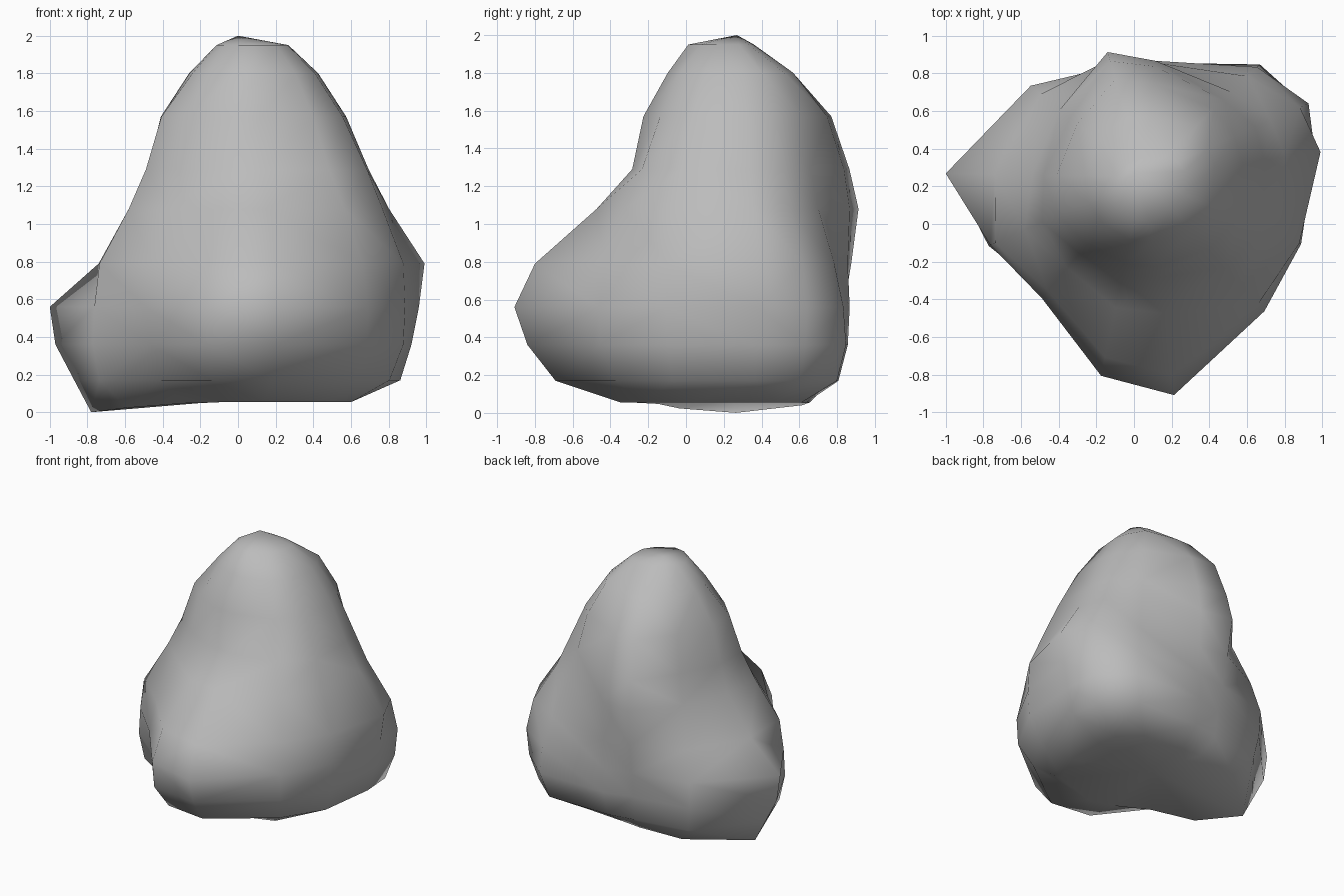
import bpy
import bmesh
from math import cos, sin, radians
from mathutils import Vector

# Remove the default cube only
default_cube = bpy.data.objects.get("Cube")
if default_cube:
    bpy.data.objects.remove(default_cube, do_unlink=True)


def make_material(name, colour):
    """One flat, matte colour for viewport and render."""
    material = bpy.data.materials.new(name)
    material.use_nodes = True
    material.diffuse_color = colour
    shader = material.node_tree.nodes["Principled BSDF"]
    shader.inputs["Base Color"].default_value = colour
    shader.inputs["Roughness"].default_value = 0.9
    return material


# Compass bearings of the boulder's ridges and hollows, seen from above
BEARINGS = (8, 24, 44, 84, 106, 141, 179, 204, 230, 258, 278, 312, 337)
AXIS = Vector((0.05, 0.25, 0))

# Cross-sections from the ground up: height, then reach in hundredths per bearing
SECTIONS = {
    0.055: (55, 56, 52, 39, 42, 58, 83, 70, 52, 54, 60, 64, 60),
    0.17: (82, 87, 79, 56, 54, 72, 92, 86, 72, 92, 95, 84, 82),
    0.36: (88, 94, 86, 61, 57, 76, 102, 90, 80, 106, 110, 95, 90),
    0.56: (92, 96, 84, 62, 61, 77, 105, 89, 84, 108, 117, 96, 91),
    0.79: (95, 91, 77, 61, 65, 70, 79, 86, 79, 98, 106, 91, 90),
    1.08: (76, 74, 65, 62, 69, 57, 59, 69, 63, 71, 73, 77, 78),
    1.29: (65, 65, 59, 59, 64, 50, 53, 59, 53, 53, 54, 65, 69),
    1.57: (53, 53, 52, 50, 54, 45, 46, 50, 47, 47, 48, 52, 55),
    1.80: (38, 38, 39, 32, 33, 31, 31, 32, 33, 34, 35, 38, 39),
    1.95: (22, 20, 15, 11, 10, 11, 14, 18, 20, 23, 24, 23, 23),
}


def add_section(bm, height, reaches, dip=0.0):
    """Add one closed ring of vertices, optionally curving down towards -x."""
    ring = []
    for bearing, reach in zip(BEARINGS, reaches):
        angle = radians(bearing)
        point = AXIS + Vector((cos(angle), sin(angle), 0)) * reach / 100
        point.z = height - dip * min(point.x, 0) ** 2
        ring.append(bm.verts.new(point))
    return ring


def neighbours(ring):
    """Pair every vertex with the next one around the ring."""
    return zip(ring, ring[1:] + ring[:1])


def bridge(bm, lower, upper):
    """Join two rings, splitting each quad along its shorter diagonal."""
    for (a, b), (d, c) in zip(neighbours(lower), neighbours(upper)):
        if (a.co - c.co).length < (b.co - d.co).length:
            triangles = ((a, b, c), (a, c, d))
        else:
            triangles = ((a, b, d), (b, c, d))
        for triangle in triangles:
            bm.faces.new(triangle)


def close_ring(bm, ring, position):
    """Close a ring with a fan around a single point."""
    tip = bm.verts.new(position)
    for a, b in neighbours(ring):
        bm.faces.new((a, b, tip))


# Boulder: lofted skin, with the underside dipping towards its low foot
bm = bmesh.new()
rings = []
for height, reaches in SECTIONS.items():
    dip = 0.0 if rings else 0.09
    rings.append(add_section(bm, height, reaches, dip))
for lower, upper in zip(rings, rings[1:]):
    bridge(bm, lower, upper)
close_ring(bm, rings[0], AXIS + Vector((0, 0, 0.07)))
close_ring(bm, rings[-1], Vector((0, 0.27, 2)))
bmesh.ops.recalc_face_normals(bm, faces=bm.faces[:])
for face in bm.faces:
    face.smooth = True

mesh = bpy.data.meshes.new("boulder")
bm.to_mesh(mesh)
bm.free()
mesh.materials.append(make_material("stone_grey", (0.5, 0.5, 0.5, 1)))
boulder = bpy.data.objects.new("boulder", mesh)
bpy.context.collection.objects.link(boulder)
